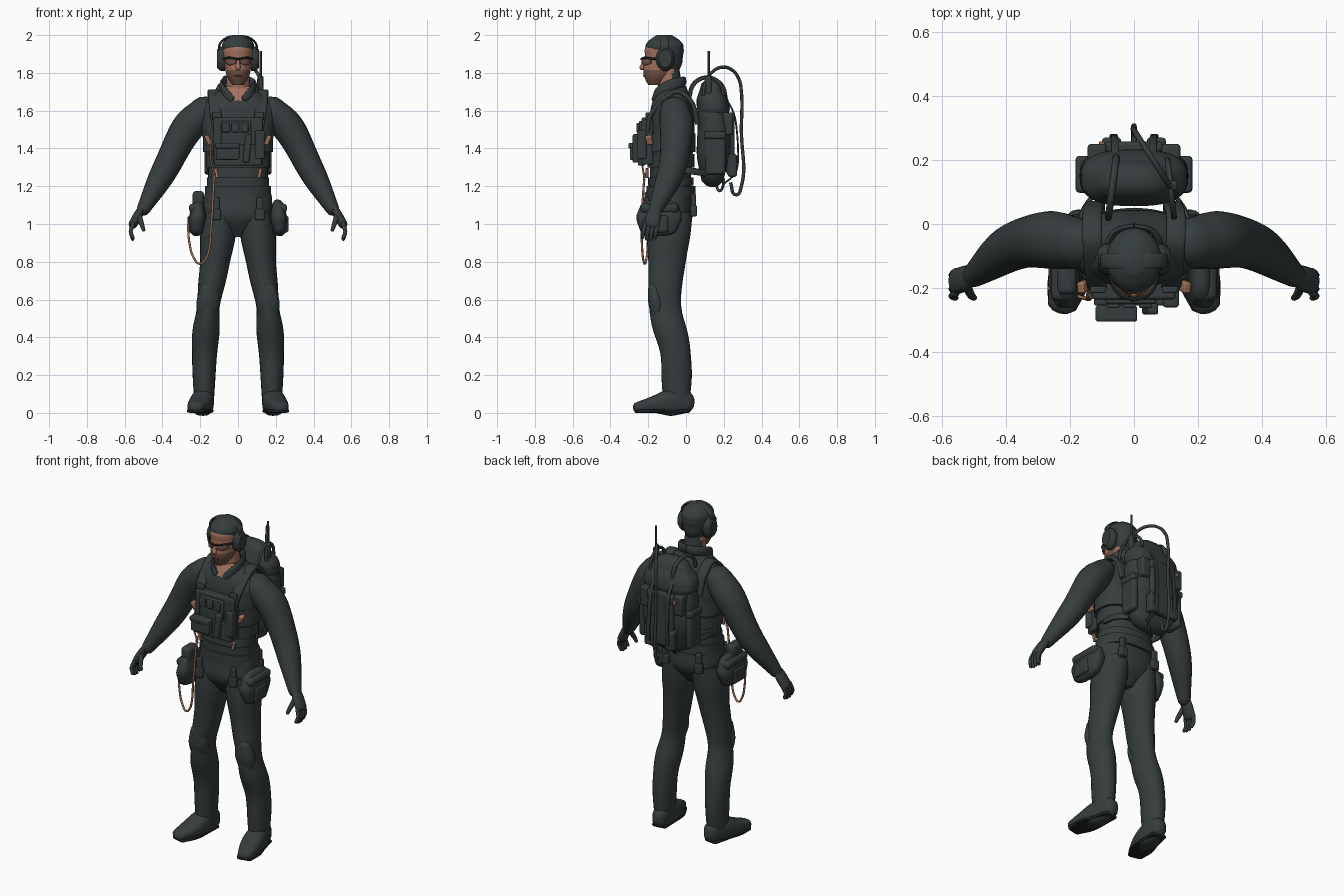
import bpy, bmesh, math
from mathutils import Vector, Matrix, Euler

cube = bpy.data.objects.get("Cube")
if cube:
    bpy.data.objects.remove(cube)


def material(name, *rgb):
    mat = bpy.data.materials.new(name)
    mat.use_nodes = True
    mat.diffuse_color = (*rgb, 1)
    mat.node_tree.nodes["Principled BSDF"].inputs["Base Color"].default_value = (*rgb, 1)
    return mat


FABRIC = material("dark fabric", .036, .047, .046)
SKIN = material("skin", .38, .17, .11)
BEARD = material("beard stubble", .17, .085, .06)
BLACK = material("black frame and rubber", .013, .016, .016)
TAN = material("tan cord", .36, .17, .1)
ACROSS, ALONG, UP = Vector((1, 0, 0)), Vector((0, 1, 0)), Vector((0, 0, 1))


def link(name, data, mirror=False):
    obj = bpy.data.objects.new(name, data)
    bpy.context.scene.collection.objects.link(obj)
    if mirror:
        obj.modifiers.new("Mirror", "MIRROR").use_mirror_merge = False
    return obj


def finish(name, bm, mats, mirror):
    bmesh.ops.recalc_face_normals(bm, faces=bm.faces)
    mesh = bpy.data.meshes.new(name)
    bm.to_mesh(mesh)
    bm.free()
    for mat in mats:
        mesh.materials.append(mat)
    for face in mesh.polygons:
        face.use_smooth = True
    mesh.set_sharp_from_angle(angle=math.radians(45))
    return link(name, mesh, mirror)


def sample(rows, t):
    """Point at fraction t of a smooth curve through the rows."""
    rows = [2 * rows[0] - rows[1], *rows, 2 * rows[-1] - rows[-2]]
    place = t * (len(rows) - 3)
    i = min(int(place), len(rows) - 4)
    f = place - i
    a, b, c, d = rows[i:i + 4]
    return b + f / 2 * (c - a + f * (2 * a - 5 * b + 4 * c - d + f * (3 * (b - c) + d - a)))


def sweep(name, path, widths, depths=None, flat=1, mats=(FABRIC,), side=ACROSS, level=False,
          power=2, sides=24, steps=16, dome=False, mirror=False, rule=None):
    """Superellipse section along a path; widths and depths are spread evenly over its length."""
    path = [Vector(p) for p in path]
    sizes = [Vector(s) for s in zip(widths, depths or [w * flat for w in widths])]
    centres = [sample(path, i / steps) for i in range(steps + 1)]
    rings = []
    for i, centre in enumerate(centres):
        course = centres[min(i + 1, steps)] - centres[max(i - 1, 0)]
        rings.append((centre, UP if level else course.normalized(), sample(sizes, i / steps)))
    if dome:
        def cap(ring, sign):
            centre, t, size = ring
            return [(centre + t * sign * min(size) * math.sin(q), t, size * math.cos(q)) for q in (.5, 1, 1.4)]
        rings = cap(rings[0], -1)[::-1] + rings + cap(rings[-1], 1)
    bm = bmesh.new()
    loops = []
    for centre, t, size in rings:
        u = (side - t * side.dot(t)).normalized()
        v = t.cross(u)
        loop = []
        for j in range(sides):
            angle = math.tau * j / sides
            x, y = [math.copysign(abs(f) ** (2 / power), f) for f in (math.cos(angle), math.sin(angle))]
            loop.append(bm.verts.new(centre + u * size.x * x + v * size.y * y))
        loops.append(loop)
    for low, high in zip(loops, loops[1:]):
        for j in range(sides):
            bm.faces.new((low[j - 1], low[j], high[j], high[j - 1]))
    bm.faces.new(loops[0])
    bm.faces.new(loops[-1])
    if rule:
        for face in bm.faces:
            face.material_index = rule(face.calc_center_median())
    return finish(name, bm, mats, mirror)


def box(name, place, size, mat=FABRIC, bevel=.008, turn=(0, 0, 0), mirror=False):
    bm = bmesh.new()
    bmesh.ops.create_cube(bm, size=1, matrix=Matrix.LocRotScale(Vector(place), Euler(turn), Vector(size)))
    rounding = finish(name, bm, [mat], mirror).modifiers.new("Bevel", "BEVEL")
    rounding.width, rounding.segments = bevel, 3


def arch(start, end, rise):
    """Half-ellipse of points between two ends."""
    start, end = Vector(start), Vector(end)
    angles = [math.pi * i / 6 for i in range(7)]
    return [start.lerp(end, (1 - math.cos(q)) / 2) + UP * rise * math.sin(q) for q in angles]


def cord(name, points, radius, mat=FABRIC, mirror=False):
    curve = bpy.data.curves.new(name, "CURVE")
    curve.dimensions, curve.bevel_depth, curve.bevel_resolution = "3D", radius, 2
    curve.use_fill_caps = True
    spline = curve.splines.new("BEZIER")
    spline.bezier_points.add(len(points) - 1)
    for knot, point in zip(spline.bezier_points, points):
        knot.co = point
        knot.handle_left_type = knot.handle_right_type = "AUTO"
    curve.materials.append(mat)
    link(name, curve, mirror)


# Torso with a narrow open neckline
sweep("torso", [(0, -.09, .93), (0, -.08, 1.33), (0, -.07, 1.73)],
      [.04, .165, .18, .16, .16, .18, .2, .19, .07], [.05, .12, .12, .11, .11, .12, .12, .11, .07],
      mats=(FABRIC, SKIN), level=True, power=2.3, sides=64, steps=64,
      rule=lambda c: int(c.y < -.1 and c.z > 1.64 and abs(c.x) < (c.z - 1.63) * .6))

# Legs, knee pads, boots
sweep("legs", [(.18, -.05, .06), (.177, -.055, .31), (.157, -.11, .56), (.12, -.1, .81), (.095, -.085, 1.06)],
      [.052, .06, .066, .072, .06, .072, .08, .094, .085], [.07, .08, .08, .09, .085, .09, .1, .115, .12],
      level=True, steps=32, mirror=True)
sweep("knee_pads", [(.163, -.147, .5), (.153, -.165, .66)], [.045, .062, .05], flat=.7,
      level=True, dome=True, mirror=True)
sweep("boots", [(.175, 0, .06), (.195, -.13, .05), (.225, -.25, .03)], [.045, .06, .06, .045],
      [.06, .07, .045, .03], power=2.6, dome=True, mirror=True)
sweep("boot_soles", [(.175, .01, .01), (.195, -.13, .01), (.225, -.26, .01)], [.045, .055, .065, .045],
      [.01] * 4, mats=(BLACK,), power=4, dome=True, mirror=True)

# Arms and gloved hands
sweep("arms", [(.18, -.06, 1.6), (.28, -.05, 1.49), (.385, -.075, 1.29), (.5, -.16, 1.08)],
      [.08, .09, .08, .068, .038], flat=.95, side=ALONG, steps=32, dome=True, mirror=True)
sweep("palms", [(.5, -.16, 1.1), (.555, -.18, 1)], [.03, .04, .04], flat=.6, side=ALONG, dome=True, mirror=True)
for i, finger in enumerate(("index", "middle", "ring", "little")):
    y = -.215 + i * .022
    tip = .93 - .01 * math.sin(i)
    sweep(finger + "_fingers", [(.556, y, 1), (.568, y - .01, .96), (.558, y - .015, tip)], [.012, .01],
          side=ALONG, sides=10, steps=8, dome=True, mirror=True)
sweep("thumbs", [(.525, -.19, 1.05), (.51, -.22, 1), (.5, -.23, .97)], [.016, .01],
      side=ALONG, sides=10, steps=8, dome=True, mirror=True)

# Head, hair, face
sweep("neck", [(0, -.075, 1.66), (0, -.095, 1.82)], [.066, .06], mats=(SKIN, FABRIC), level=True,
      rule=lambda c: int(c.y > -.07))
sweep("head", [(0, -.16, 1.735), (0, -.12, 1.86), (0, -.115, 1.985)], [.03, .06, .07, .08, .08, .04],
      [.04, .08, .1, .1, .1, .05], mats=(SKIN, BEARD, FABRIC), level=True, sides=48, steps=40,
      rule=lambda c: 2 if c.y > -.1 and c.z > 1.8 else int(c.z < 1.815 and c.y < -.09))
sweep("hair", [(0, -.113, 1.92), (0, -.115, 2)], [.085, .085, .07, .03], [.1, .1, .08, .04], level=True)
sweep("nose", [(0, -.218, 1.87), (0, -.232, 1.828)], [.008, .014], mats=(SKIN,), sides=12, dome=True)
box("mouth", (0, -.222, 1.785), (.04, .012, .006), BEARD, .002)
sweep("lenses", [(.065, -.185, 1.862), (.045, -.215, 1.86), (.01, -.232, 1.862)],
      [.012, .02, .013], [.005] * 3, mats=(BEARD,), side=UP, sides=12, mirror=True)
cord("glasses_frame", [(.08, -.1, 1.872), (.07, -.18, 1.876), (.045, -.22, 1.88), (0, -.236, 1.873)],
     .006, BLACK, mirror=True)

# Headset
sweep("ear_cups", [(.07, -.11, 1.875), (.112, -.11, 1.875)], [.048, .048, .035], flat=1.35, side=ALONG, mirror=True)
sweep("headband", [(.102, -.115, 1.9), (.095, -.115, 1.955), (.055, -.115, 1.988), (0, -.115, 1.995)],
      [.022, .026], flat=.25, side=ALONG, sides=12, mirror=True)

# Collar, belt and vest bands
sweep("collar", [(.03, -.172, 1.655), (.068, -.15, 1.695), (.088, -.09, 1.73), (.06, -.025, 1.75), (0, -.008, 1.755)],
      [.018, .03, .025], [.01] * 3, side=UP, sides=12, mirror=True)
for name, z, half, width, depth in (("belt", 1.17, .03, .176, .13), ("waist_cuff", 1.225, .02, .165, .12),
                                    ("vest_lower_band", 1.335, .035, .17, .125),
                                    ("vest_upper_band", 1.43, .05, .185, .13)):
    sweep(name, [(0, -.08, z - half), (0, -.08, z + half)], [width] * 2, [depth] * 2,
          level=True, power=2.3, sides=48, steps=2)
sweep("shoulder_straps", [(.1, -.205, 1.48), (.12, -.18, 1.59), (.13, -.06, 1.7), (.13, .03, 1.645), (.12, .06, 1.53)],
      [.03, .03], flat=.4, power=4, steps=24, mirror=True)

# Chest rig pouches
box("chest_plate", (0, -.205, 1.44), (.26, .06, .25))
box("admin_pouch", (-.01, -.23, 1.48), (.16, .04, .13))
box("lower_panel", (0, -.235, 1.365), (.25, .04, .11))
box("large_pouch", (-.055, -.275, 1.385), (.125, .045, .09))
box("large_pouch_flap", (-.055, -.28, 1.415), (.13, .05, .03))
for i, part in enumerate(("right", "middle", "left")):
    box(part + "_small_pouch", (i * .05 - .065, -.252, 1.51), (.04, .02, .05), bevel=.005)
box("tool_sheath", (.05, -.265, 1.4), (.035, .035, .15), turn=(0, .12, 0))
box("radio_pouch", (.115, -.235, 1.42), (.05, .05, .15))
box("strap_buckles", (.112, -.205, 1.57), (.05, .02, .04), bevel=.005, mirror=True)
box("side_clips", (.158, -.195, 1.445), (.024, .035, .05), TAN, .006, turn=(.2, .4, 0), mirror=True)
box("lower_clips", (.115, -.207, 1.27), (.018, .016, .05), TAN, .004, turn=(0, .2, 0), mirror=True)
cord("chest_cord", [(-.14, -.2, 1.45), (-.145, -.23, 1.36), (-.12, -.22, 1.23)], .005, TAN)

# Belt gear
for part, y, z in (("front", -.21, 1.08), ("back", .04, 1.1)):
    box(part + "_belt_hangers", (.115, y, z), (.035, .025, .12), mirror=True)
    box(part + "_hanger_pockets", (.115, y, z - .03), (.05, .035, .06), mirror=True)
sweep("hip_pouches", [(.22, -.145, .97), (.21, -.14, 1.1)], [.035, .045, .03], [.1, .12, .1],
      level=True, power=3.2, dome=True, mirror=True)
box("hip_pouch_flaps", (.225, -.14, 1.085), (.07, .2, .05), bevel=.02, turn=(0, .15, 0), mirror=True)
box("hip_pouch_pockets", (.252, -.15, 1), (.03, .11, .09), bevel=.012, mirror=True)
box("right_hip_holder", (-.21, -.17, 1.13), (.06, .1, .09), bevel=.018)
cord("hip_cord", arch((-.265, -.2, 1), (-.142, -.235, .98), -.2) + [Vector((-.125, -.22, 1.27))], .006, TAN)

# Backpack
sweep("backpack", [(0, .14, 1.26), (0, .15, 1.48), (0, .13, 1.7)], [.13, .165, .17, .16, .11],
      [.065, .09, .09, .08, .06], level=True, power=2.7, sides=40, dome=True)
sweep("pack_lid", [(0, .145, 1.61), (0, .135, 1.71)], [.168, .16, .12], flat=.52,
      level=True, power=2.7, sides=40, dome=True)
box("pack_back_panel", (0, .235, 1.41), (.17, .045, .3), bevel=.018)
box("pack_back_flap", (0, .24, 1.56), (.18, .035, .06), bevel=.012)
box("pack_side_pockets", (.158, .155, 1.36), (.04, .11, .2), bevel=.018, mirror=True)
box("pack_side_flaps", (.16, .155, 1.47), (.045, .115, .04), bevel=.012, mirror=True)
box("pack_rear_pouches", (.115, .22, 1.53), (.06, .06, .12), bevel=.012, mirror=True)
box("pack_lower_pouches", (.07, .245, 1.31), (.06, .05, .12), bevel=.012, mirror=True)
sweep("pack_straps", [(.06, .21, 1.67), (.06, .262, 1.55), (.065, .272, 1.3), (.07, .2, 1.21)],
      [.012, .012], flat=.4, power=4, sides=12, mirror=True)
sweep("pack_waist_straps", [(.12, .1, 1.27), (.165, .03, 1.28), (.17, -.06, 1.29)],
      [.018, .018], flat=.4, side=UP, power=4, sides=12, mirror=True)
box("pack_tag", (-.1, .252, 1.55), (.018, .01, .025), TAN, .002)

# Hoses and antenna
cord("right_hose", arch((-.055, .21, 1.67), (-.08, .02, 1.68), .1), .011)
cord("left_hose", arch((.105, .2, 1.68), (.125, .02, 1.67), .1), .009)
hose_tail = [Vector((0, .293, z)) for z in (1.5, 1.2)] + [Vector((0, .265, 1.155)), Vector((0, .235, 1.22))]
cord("long_hose", arch((.13, .09, 1.68), (0, .293, 1.7), .14) + hose_tail, .009)
cord("bottom_loop", arch((.06, .2, 1.24), (.02, .16, 1.23), -.06), .007)
box("antenna_base", (.12, .12, 1.735), (.032, .032, .1), bevel=.01)
cord("antenna", [(.12, .12, 1.75), (.12, .12, 1.915)], .006)
